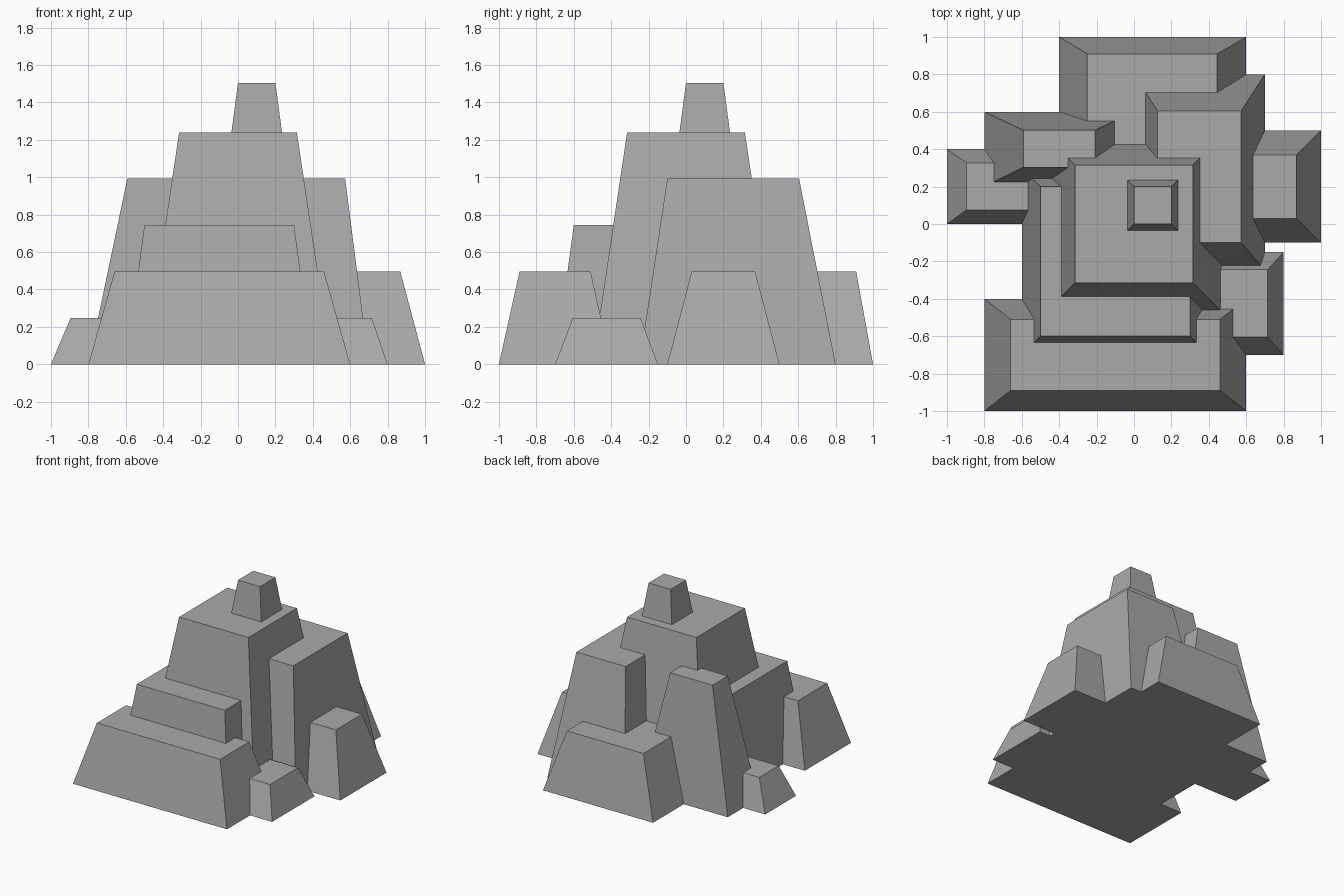
import bpy, bmesh

if "Cube" in bpy.data.objects:
    bpy.data.objects.remove(bpy.data.objects["Cube"])

# One flat grey for the whole rock
stone = bpy.data.materials.new("stone grey")
stone.diffuse_color = (0.4, 0.4, 0.4, 1)
stone.use_nodes = True
stone.node_tree.nodes["Principled BSDF"].inputs["Base Color"].default_value = stone.diffuse_color


def block(name, base, top, height):
    """Tapered block; base and top are (x0, x1, y0, y1)."""
    bm = bmesh.new()
    rings = []
    for (x0, x1, y0, y1), z in ((base, 0), (top, height)):
        rings.append([bm.verts.new((x, y, z))
                      for x, y in ((x0, y0), (x1, y0), (x1, y1), (x0, y1))])
    low, high = rings
    bm.faces.new(low[::-1])
    bm.faces.new(high)
    for i in range(4):
        j = (i + 1) % 4
        bm.faces.new((low[i], low[j], high[j], high[i]))
    mesh = bpy.data.meshes.new(name)
    bm.to_mesh(mesh)
    bm.free()
    mesh.materials.append(stone)
    obj = bpy.data.objects.new(name, mesh)
    bpy.context.collection.objects.link(obj)


# Centre: summit knob, main peak and the terrace wrapping its front left
block("summit", (-0.2, 0.4, -0.2, 0.4), (0, 0.2, 0, 0.2), 1.505)
block("main_peak", (-0.5, 0.5, -0.5, 0.5), (-0.315, 0.315, -0.315, 0.315), 1.238)
block("front_left_terrace", (-0.6, 0.4, -0.7, 0.3), (-0.5, 0.3, -0.6, 0.2), 0.745)

# Tall shoulders
block("right_shoulder", (0, 0.7, -0.25, 0.8), (0.125, 0.573, -0.1, 0.605), 0.992)
block("left_shoulder", (-0.8, 0, 0.2, 0.6), (-0.592, -0.208, 0.303, 0.502), 0.992)

# Medium foot blocks
block("front_foot", (-0.8, 0.6, -1, -0.4), (-0.66, 0.46, -0.89, -0.51), 0.495)
block("back_foot", (-0.4, 0.6, 0.1, 1), (-0.25, 0.445, 0.2, 0.91), 0.495)
block("right_foot", (0.4, 1, -0.1, 0.5), (0.53, 0.868, 0.03, 0.37), 0.495)

# Small foot blocks
block("left_small_foot", (-1, -0.2, 0, 0.4), (-0.895, -0.3, 0.075, 0.327), 0.248)
block("right_small_foot", (0.3, 0.8, -0.7, -0.15), (0.37, 0.715, -0.605, -0.243), 0.248)
